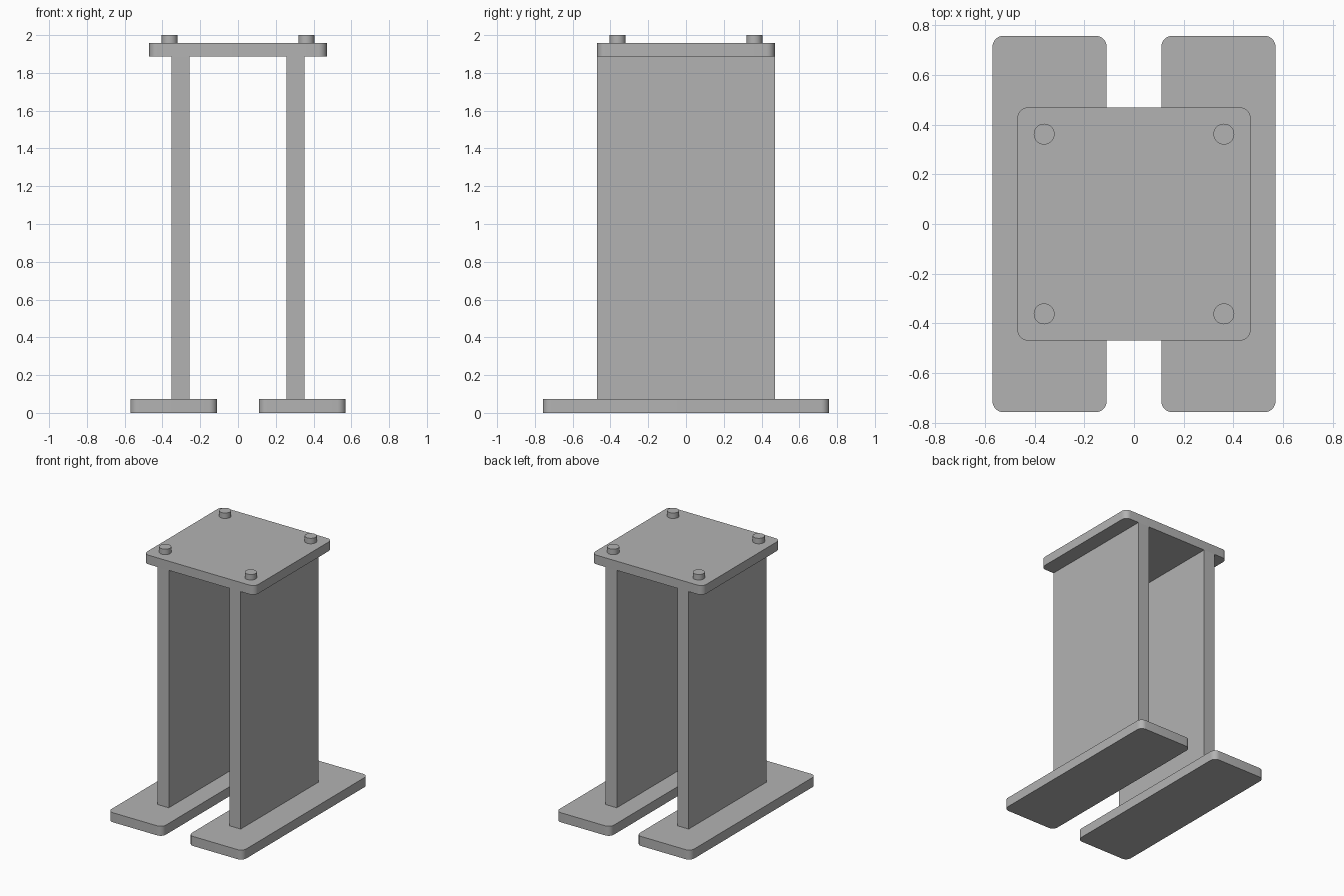
import bpy, bmesh, math

if "Cube" in bpy.data.objects:
    bpy.data.objects.remove(bpy.data.objects["Cube"])

steel = bpy.data.materials.new("steel grey")
steel.diffuse_color = (0.45, 0.45, 0.45, 1)
steel.use_nodes = True
steel.node_tree.nodes["Principled BSDF"].inputs["Base Color"].default_value = steel.diffuse_color


def prism(name, outline, z0, z1, smooth=True):
    """Extrude a closed xy outline from z0 to z1."""
    bm = bmesh.new()
    base = bm.faces.new([bm.verts.new((x, y, z0)) for x, y in outline])
    top = bmesh.ops.extrude_face_region(bm, geom=[base])["geom"]
    bmesh.ops.translate(bm, vec=(0, 0, z1 - z0),
                        verts=[v for v in top if isinstance(v, bmesh.types.BMVert)])
    bmesh.ops.recalc_face_normals(bm, faces=bm.faces)
    mesh = bpy.data.meshes.new(name)
    bm.to_mesh(mesh)
    bm.free()
    mesh.materials.append(steel)
    obj = bpy.data.objects.new(name, mesh)
    bpy.context.collection.objects.link(obj)
    if smooth:
        bpy.ops.object.select_all(action='DESELECT')
        obj.select_set(True)
        bpy.context.view_layer.objects.active = obj
        bpy.ops.object.shade_smooth_by_angle(angle=math.radians(30))
    return obj


def rounded_rect(cx, cy, hx, hy, r, steps=8):
    """Counter-clockwise rectangle outline with rounded corners."""
    pts = []
    for i, (sx, sy) in enumerate([(1, 1), (-1, 1), (-1, -1), (1, -1)]):
        for k in range(steps + 1):
            a = math.pi / 2 * (i + k / steps)
            pts.append((cx + sx * (hx - r) + r * math.cos(a),
                        cy + sy * (hy - r) + r * math.sin(a)))
    return pts


def circle(cx, cy, r, n=40):
    return [(cx + r * math.cos(2 * math.pi * k / n),
             cy + r * math.sin(2 * math.pi * k / n)) for k in range(n)]


FOOT_TOP, PLATE_BOTTOM, PLATE_TOP = 0.073, 1.888, 1.958

# Foot plates and upright panels, one of each per side
for side, s in (("left", -1), ("right", 1)):
    prism(f"{side}_foot", rounded_rect(s * 0.34, 0, 0.23, 0.758, 0.044), 0, FOOT_TOP)
    x = s * 0.304
    prism(f"{side}_upright",
          [(x - 0.048, -0.47), (x + 0.048, -0.47), (x + 0.048, 0.47), (x - 0.048, 0.47)],
          FOOT_TOP, PLATE_BOTTOM, smooth=False)

# Top plate
prism("top_plate", rounded_rect(0, 0, 0.47, 0.47, 0.044), PLATE_BOTTOM, PLATE_TOP)

# Locating studs near the corners of the top plate
for sx in (-1, 1):
    for sy in (-1, 1):
        name = f"stud_{'back' if sy > 0 else 'front'}_{'right' if sx > 0 else 'left'}"
        prism(name, circle(sx * 0.362, sy * 0.362, 0.042), PLATE_TOP, 2.0)
